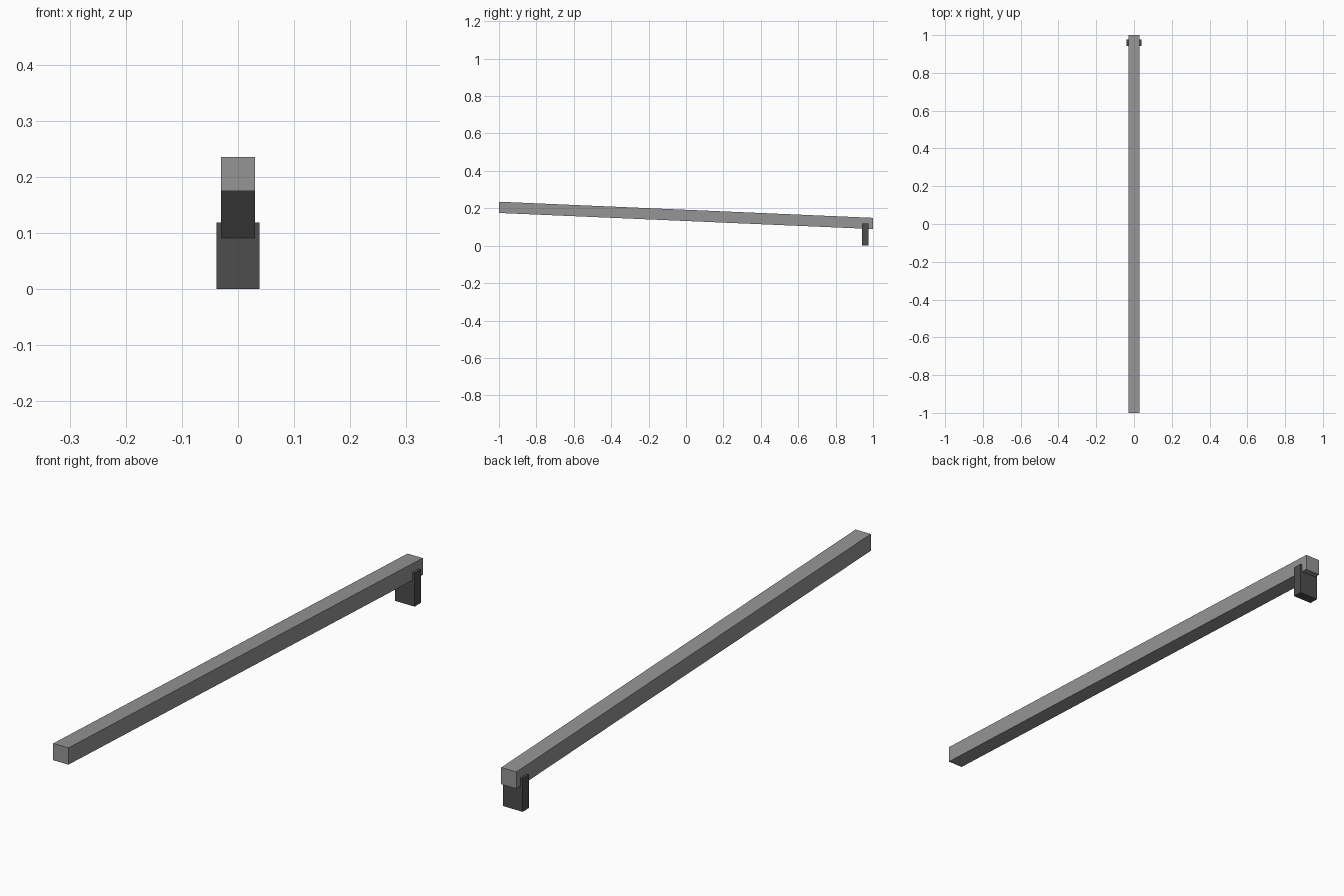
import bpy, bmesh

if "Cube" in bpy.data.objects:
    bpy.data.objects.remove(bpy.data.objects["Cube"])


def material(name, grey):
    m = bpy.data.materials.new(name)
    m.diffuse_color = (grey, grey, grey, 1)
    m.use_nodes = True
    m.node_tree.nodes["Principled BSDF"].inputs["Base Color"].default_value = m.diffuse_color
    return m


def box(name, x, y, z, mat, drop=0.0):
    """Box from ranges; drop lowers the back end to slope it."""
    bm = bmesh.new()
    bmesh.ops.create_cube(bm, size=1)
    for v in bm.verts:
        back = v.co.y > 0
        v.co = (x[v.co.x > 0], y[back], z[v.co.z > 0] - drop * back)
    me = bpy.data.meshes.new(name)
    bm.to_mesh(me)
    bm.free()
    me.materials.append(mat)
    ob = bpy.data.objects.new(name, me)
    bpy.context.collection.objects.link(ob)
    return ob


light = material("mid grey", 0.30)
dark = material("dark grey", 0.075)

# Long beam sloping down to the back
box("beam", (-0.03, 0.03), (-1, 1), (0.175, 0.235), light, drop=0.086)

# Single foot block under the back end, slightly wider than the beam
box("foot", (-0.0385, 0.0385), (0.942, 0.977), (0, 0.119), dark)
